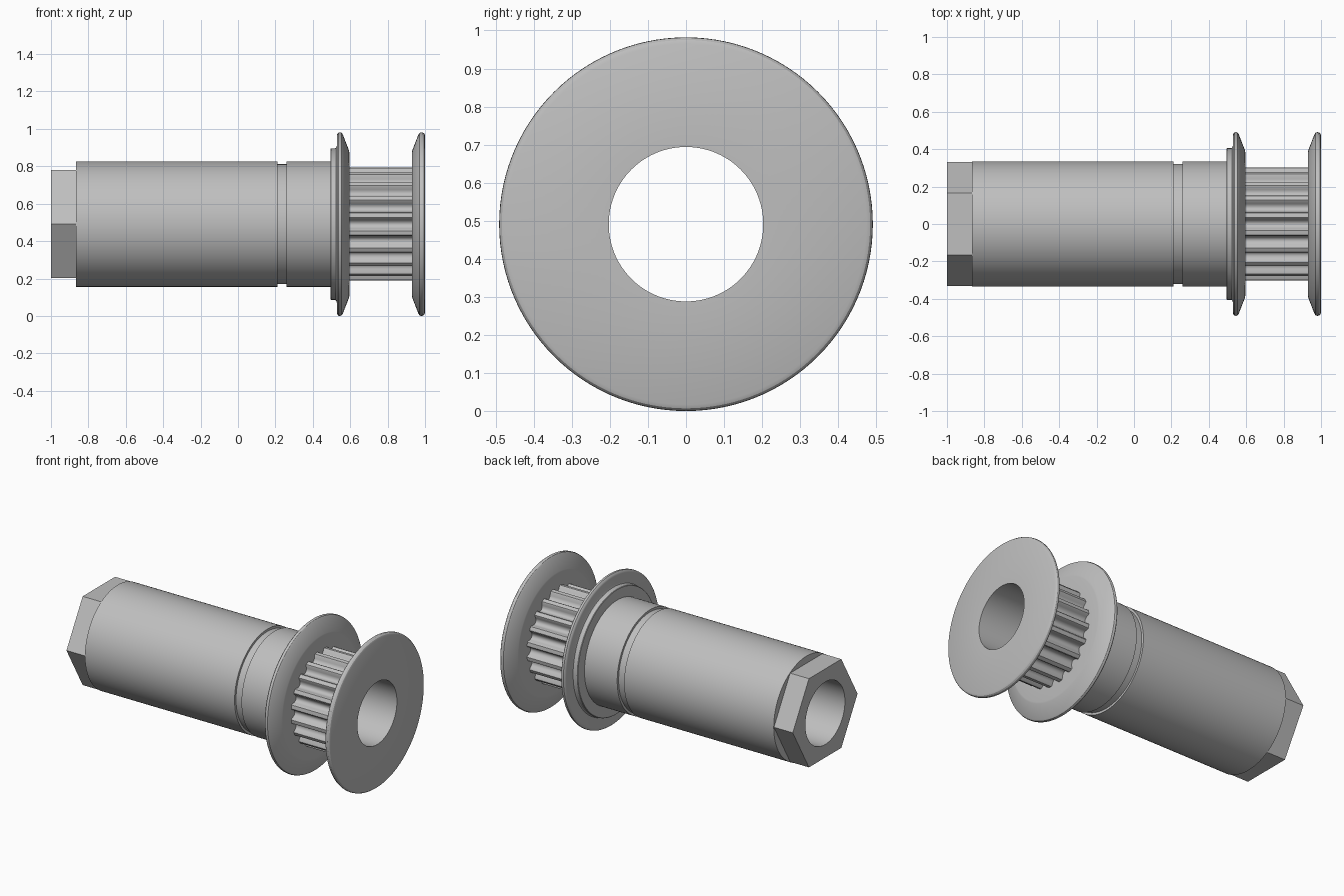
import bpy, bmesh, math

if "Cube" in bpy.data.objects:
    bpy.data.objects.remove(bpy.data.objects["Cube"])

AXIS_Z = 0.491     # height of the long axis
BORE = 0.203       # through-hole radius
BODY = 0.335       # sleeve radius
ROOT = 0.26        # flange walls reach in below the tooth grooves

steel = bpy.data.materials.new("plain grey")
steel.diffuse_color = (0.52, 0.52, 0.52, 1)
steel.use_nodes = True
steel.node_tree.nodes["Principled BSDF"].inputs["Base Color"].default_value = steel.diffuse_color


def hexagon(a):
    """Hexagon with corners on +-y and flats on top and bottom."""
    return 0.288 / math.cos(a % (math.pi / 3) - math.pi / 6)


def toothed(a):
    """Twenty rounded belt grooves cut in a cylinder."""
    pitch = 2 * math.pi / 20
    d = abs((a + pitch / 2) % pitch - pitch / 2) / math.radians(5.7)
    return 0.305 - 0.038 * math.sqrt(max(0, 1 - d * d))


def lathe(name, profile, n=120):
    """Sweep (x, radius) points round the x axis; a radius may depend on angle."""
    bm = bmesh.new()
    rings = []
    for x, r in profile:
        ring = []
        for j in range(n):
            a = 2 * math.pi * j / n
            rad = r(a) if callable(r) else r
            ring.append(bm.verts.new((x, rad * math.cos(a), rad * math.sin(a))))
        rings.append(ring)
    for p, q in zip(rings, rings[1:]):
        for j in range(n):
            k = (j + 1) % n
            bm.faces.new((p[j], p[k], q[k], q[j]))
    mesh = bpy.data.meshes.new(name)
    bm.to_mesh(mesh)
    bm.free()
    mesh.materials.append(steel)
    ob = bpy.data.objects.new(name, mesh)
    ob.location.z = AXIS_Z
    bpy.context.collection.objects.link(ob)
    bpy.ops.object.select_all(action='DESELECT')
    ob.select_set(True)
    bpy.context.view_layer.objects.active = ob
    bpy.ops.object.shade_smooth_by_angle(angle=math.radians(30))
    return ob


# Hexagonal wrench end
lathe("hex_end", [(-1, BORE), (-1, hexagon), (-0.865, hexagon)])

# Cylindrical sleeve with a shallow ring groove
lathe("sleeve", [(-0.865, hexagon), (-0.865, BODY), (0.21, BODY), (0.21, 0.32),
                 (0.26, 0.32), (0.26, BODY), (0.495, BODY)])

# Inner flange with a stepped collar, rounded rim and tapered inner side
lathe("inner_flange", [(0.495, BODY), (0.495, 0.402), (0.498, 0.405), (0.519, 0.405),
                       (0.525, 0.409), (0.528, 0.418), (0.528, 0.472), (0.531, 0.483),
                       (0.538, 0.490), (0.546, 0.491), (0.554, 0.488), (0.560, 0.480),
                       (0.593, 0.395), (0.595, 0.385), (0.595, ROOT)])

# Toothed belt drum
lathe("toothed_drum", [(0.595, toothed), (0.93, toothed)], 320)

# Outer flange closing the pulley
lathe("outer_flange", [(0.93, ROOT), (0.93, 0.385), (0.932, 0.395), (0.965, 0.480),
                       (0.971, 0.488), (0.979, 0.491), (0.988, 0.490), (0.996, 0.484),
                       (1, 0.474), (1, BORE)])

# Through bore
lathe("bore", [(1, BORE), (-1, BORE)])
